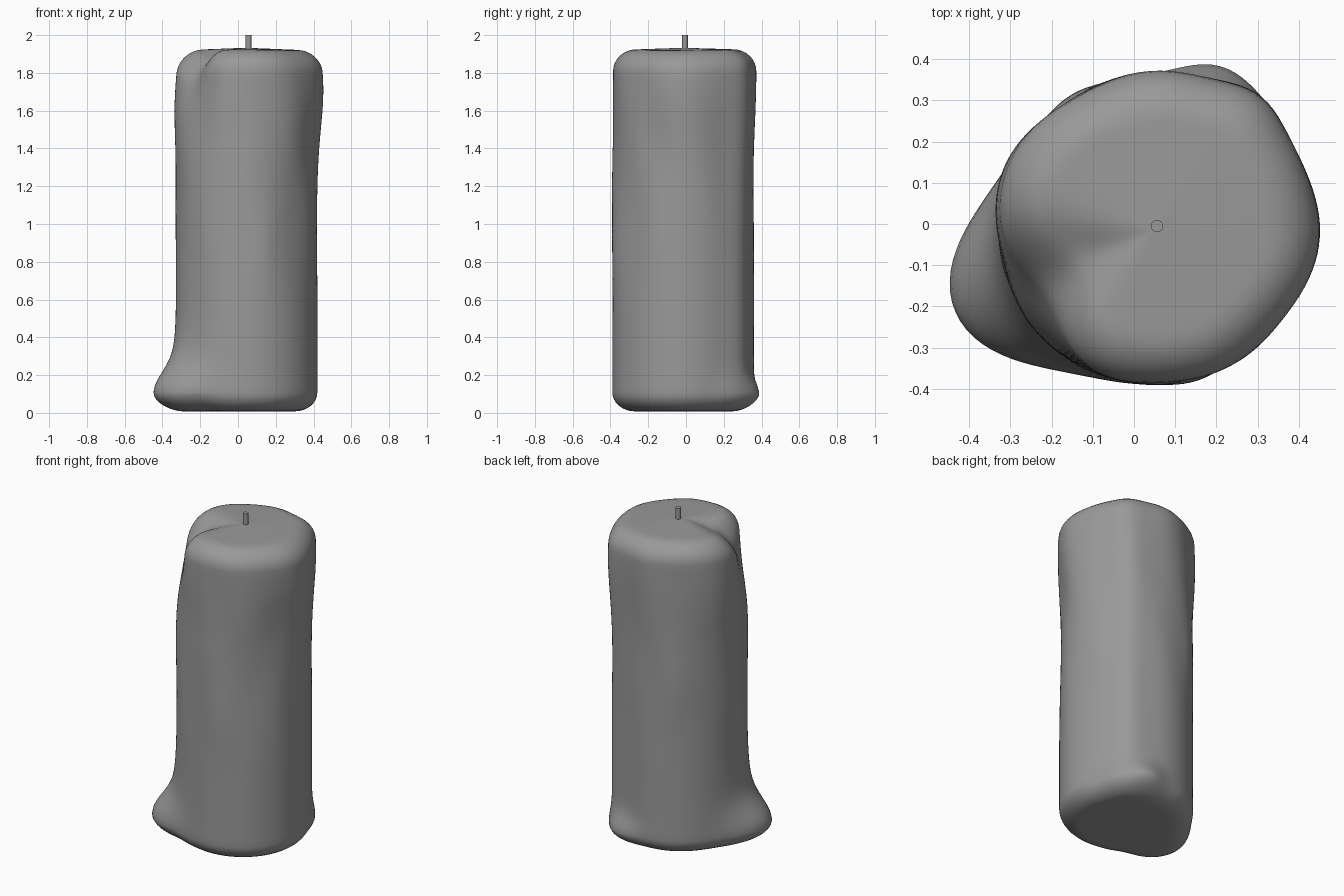
import bpy, bmesh
from math import sin, cos, pi, exp, radians

if "Cube" in bpy.data.objects:
    bpy.data.objects.remove(bpy.data.objects["Cube"])

CX, CY, R, N = 0.046, -0.015, 0.374, 128

def bump(v, mid, width):
    return exp(-((v - mid) / width) ** 2 / 2)

def ang(a, mid, width):
    return bump((a - mid + 180) % 360 - 180, 0, width)

def step(v, lo, hi):
    t = min(max((v - lo) / (hi - lo), 0), 1)
    return t * t * (3 - 2 * t)

# Melted outline: (angle, angle width, height, height width, amount)
DRIPS = [
    (202, 21, 0.10, 0.11, 0.132),   # large puddle, front left
    (203, 18, 0.25, 0.16, 0.02),
    (68, 11, 0.10, 0.06, 0.05),     # small puddle, back
    (40, 9, 0.09, 0.07, 0.015),
    (5, 30, 1.72, 0.20, 0.030),     # swollen upper rim
    (70, 20, 1.75, 0.22, 0.016),
    (166, 22, 1.65, 0.18, 0.018),
    (318, 14, 1.15, 0.22, -0.012),  # shallow dents
    (335, 12, 1.45, 0.15, -0.010),
    (285, 8, 0.85, 0.15, 0.006),
    (260, 10, 1.45, 0.12, -0.006),
    (120, 9, 1.05, 0.15, 0.008),
]

def radius(a, z):
    r = R + sum(k * ang(a, m, w) * bump(z, h, s) for m, w, h, s, k in DRIPS)
    r += 0.022 * ang(a, 52, 10)                                          # long run at back right
    r -= 0.09 * ang(a, 210, 18) * min(max(z - 1.2, 0) / 0.7, 1) ** 2.2   # spill notch
    return r + 0.003 * sin(radians(a * 7) + z * 5) * step(z, 0.3, 1.5)

def top_drop(a, f):
    return (0.07 * ang(a, 201, 17) * step(f, 0.0, 0.95)
            + 0.006 * ang(a, 340, 40) * f)

# Profile of (kind, inset from side or fraction across cap, height)
C = 0.12
profile = [('cap', f, 0.008) for f in (0.2, 0.4, 0.6, 0.8, 0.93)]
profile += [('side', C * (1 - sin(t * pi / 16)), 0.008 + 0.10 * (1 - cos(t * pi / 16))) for t in range(9)]
profile += [('side', 0, 0.108 + (1.81 - 0.108) * i / 48) for i in range(1, 49)]
profile += [('side', C * (1 - cos(t * pi / 16)), 1.81 + 0.115 * sin(t * pi / 16)) for t in range(1, 9)]
profile += [('cap', f, 1.925 + 0.008 * (1 - f)) for f in (0.93, 0.84, 0.72, 0.58, 0.44, 0.3, 0.15)]

bm = bmesh.new()
rings = []
for kind, u, z in profile:
    ring = []
    for i in range(N):
        a = 360 * i / N
        full = radius(a, z)
        r = (full - C) * u if kind == 'cap' else full - u
        zz = z
        if z > 1.0:
            zz -= top_drop(a, r / R) * step(z, 1.3, 1.92)
        elif z < 0.1:
            zz += 0.010 * ang(a, 232, 9) * step(r, 0.2, 0.4)
        ring.append(bm.verts.new((CX + r * cos(radians(a)), CY + r * sin(radians(a)), zz)))
    rings.append(ring)
for lo, hi in zip(rings, rings[1:]):
    for i in range(N):
        j = (i + 1) % N
        bm.faces.new((lo[i], lo[j], hi[j], hi[i]))
bottom = bm.verts.new((CX, CY, 0.008))
top = bm.verts.new((CX, CY, 1.933))
for i in range(N):
    j = (i + 1) % N
    bm.faces.new((bottom, rings[0][j], rings[0][i]))
    bm.faces.new((top, rings[-1][i], rings[-1][j]))
for f in bm.faces:
    f.smooth = True
mesh = bpy.data.meshes.new("wax_body")
bm.to_mesh(mesh)
bm.free()

# Dark grey wax
wax = bpy.data.materials.new("dark_grey")
wax.diffuse_color = (0.32, 0.32, 0.32, 1)
wax.use_nodes = True
wax.node_tree.nodes["Principled BSDF"].inputs["Base Color"].default_value = wax.diffuse_color
mesh.materials.append(wax)
bpy.context.collection.objects.link(bpy.data.objects.new("wax_body", mesh))

# Wick
bpy.ops.mesh.primitive_cylinder_add(vertices=16, radius=0.015, depth=0.12, location=(0.056, -0.005, 1.94))
wick = bpy.context.object
wick.name = "wick"
wick.data.materials.append(wax)
bpy.ops.object.shade_smooth_by_angle()
